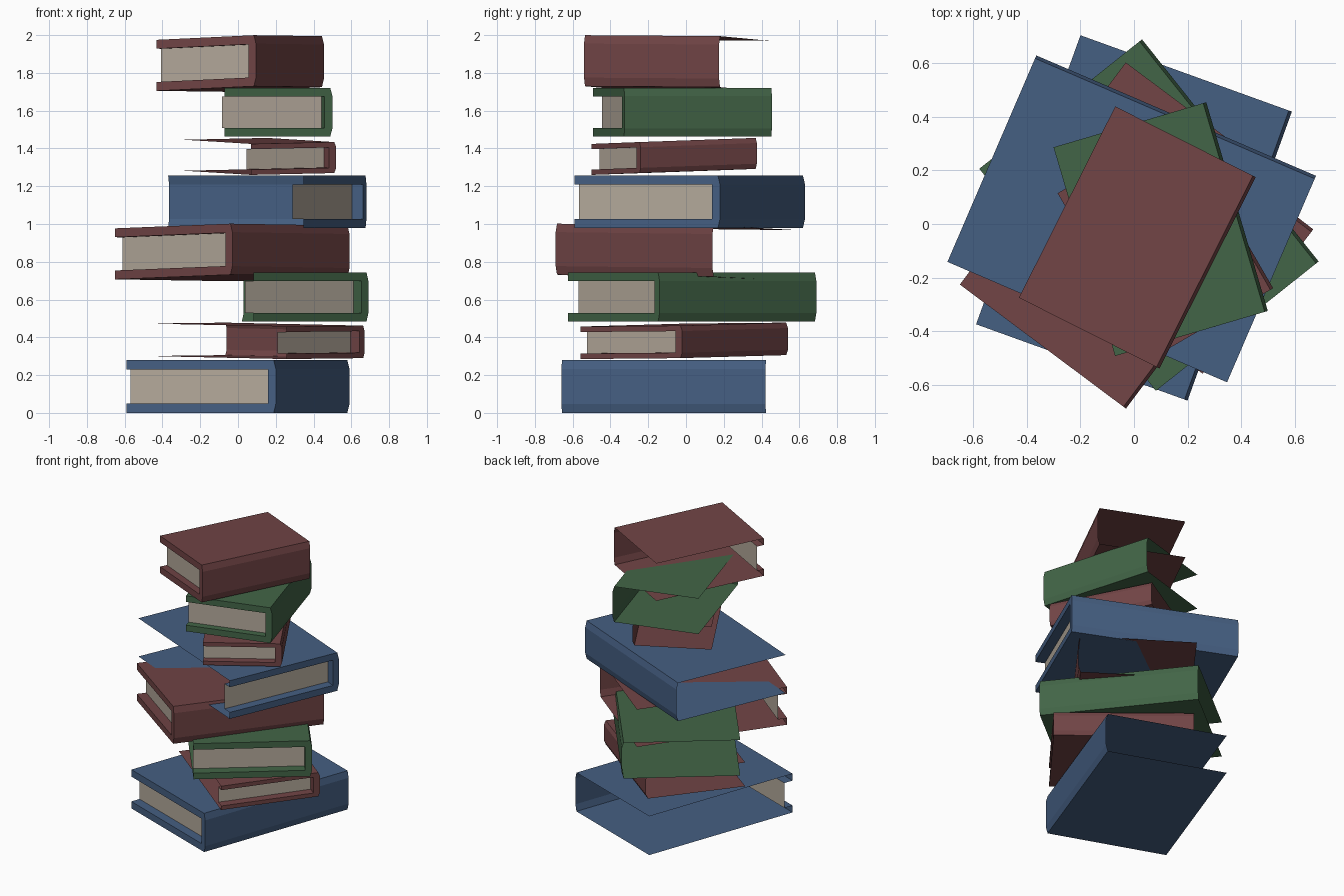
import bpy
from mathutils import Vector

if "Cube" in bpy.data.objects:
    bpy.data.objects.remove(bpy.data.objects["Cube"])


def material(name, rgb):
    m = bpy.data.materials.new(name)
    m.diffuse_color = (*rgb, 1)
    m.use_nodes = True
    m.node_tree.nodes["Principled BSDF"].inputs["Base Color"].default_value = m.diffuse_color
    return m


BLUE = material("blue_cloth", (0.060, 0.115, 0.225))
RED = material("red_cloth", (0.165, 0.058, 0.060))
GREEN = material("green_cloth", (0.055, 0.130, 0.063))
PAPER = material("paper", (0.46, 0.40, 0.33))


def mesh_object(name, verts, faces, mat):
    me = bpy.data.meshes.new(name)
    me.from_pydata(verts, [], faces)
    me.materials.append(mat)
    ob = bpy.data.objects.new(name, me)
    bpy.context.collection.objects.link(ob)
    return ob


def book(name, mat, p, q, width, z, h, t, rise, roll, recess):
    """p -> q is the spine on the ground plan; fore edge lies to its left.
    rise / roll: height change along the spine / from spine to fore edge."""
    p, q = Vector(p), Vector(q)
    length = (q - p).length
    along = (q - p) / length
    across = Vector((-along.y, along.x))

    def at(u, v, w):
        g = p + along * u + across * v
        return (g.x, g.y, z + w + rise * u / length - roll * v / width)

    c, b, s = 0.012, 0.045 * h / 0.27, 0.045
    outer = [(width, h), (c, h), (0, h - b), (0, b), (c, 0), (width, 0)]
    inner = [(width, t), (s, t), (s, h - t), (width, h - t)]

    # cover: thin sheet wrapped round the spine, thick rim at the near end
    verts = [at(0, *o) for o in outer] + [at(length, *o) for o in outer]
    verts += [at(0, *i) for i in inner] + [at(recess, *i) for i in inner]
    faces = [(i, i + 1, i + 7, i + 6) for i in range(5)]
    faces += [(i, i + 1, i + 5, i + 4) for i in range(12, 15)]
    faces.append((15, 14, 13, 12, 5, 4, 3, 2, 1, 0))
    mesh_object(name + "_cover", verts, faces, mat)

    # page end, set back inside the cover
    mesh_object(name + "_pages", [at(recess, *i) for i in inner], [(3, 2, 1, 0)], PAPER)


# stack from bottom to top: spine start, spine end, width, z, height, cover, tilt, recess
STACK = [
    ("large_blue_book_low", BLUE, (0.20, -0.66), (0.59, 0.42), 0.84, 0.0, 0.28, 0.05, 0, 0, 0.065),
    ("small_red_book_low", RED, (0.67, -0.02), (-0.06, 0.54), 0.68, 0.29, 0.172, 0.029, 0.016, 0.005, 0.06),
    ("green_book_low", GREEN, (0.69, -0.14), (0.03, 0.69), 0.777, 0.485, 0.257, 0.044, 0, 0, 0.07),
    ("thick_red_book_low", RED, (-0.03, -0.69), (0.59, 0.14), 0.775, 0.732, 0.27, 0.047, -0.01, 0.025, 0.065),
    ("large_blue_book_high", BLUE, (0.68, 0.18), (-0.365, 0.63), 0.84, 0.98, 0.276, 0.047, 0, 0, 0.065),
    ("small_red_book_high", RED, (0.52, -0.24), (0.165, 0.375), 0.52, 1.27, 0.164, 0.028, 0.022, 0.01, 0.05),
    ("green_book_high", GREEN, (0.50, -0.325), (0.27, 0.455), 0.595, 1.464, 0.256, 0.044, 0, 0, 0.05),
    ("thick_red_book_high", RED, (0.095, -0.54), (0.455, 0.175), 0.588, 1.73, 0.27, 0.047, -0.005, 0.025, 0.05),
]
for entry in STACK:
    book(*entry)
